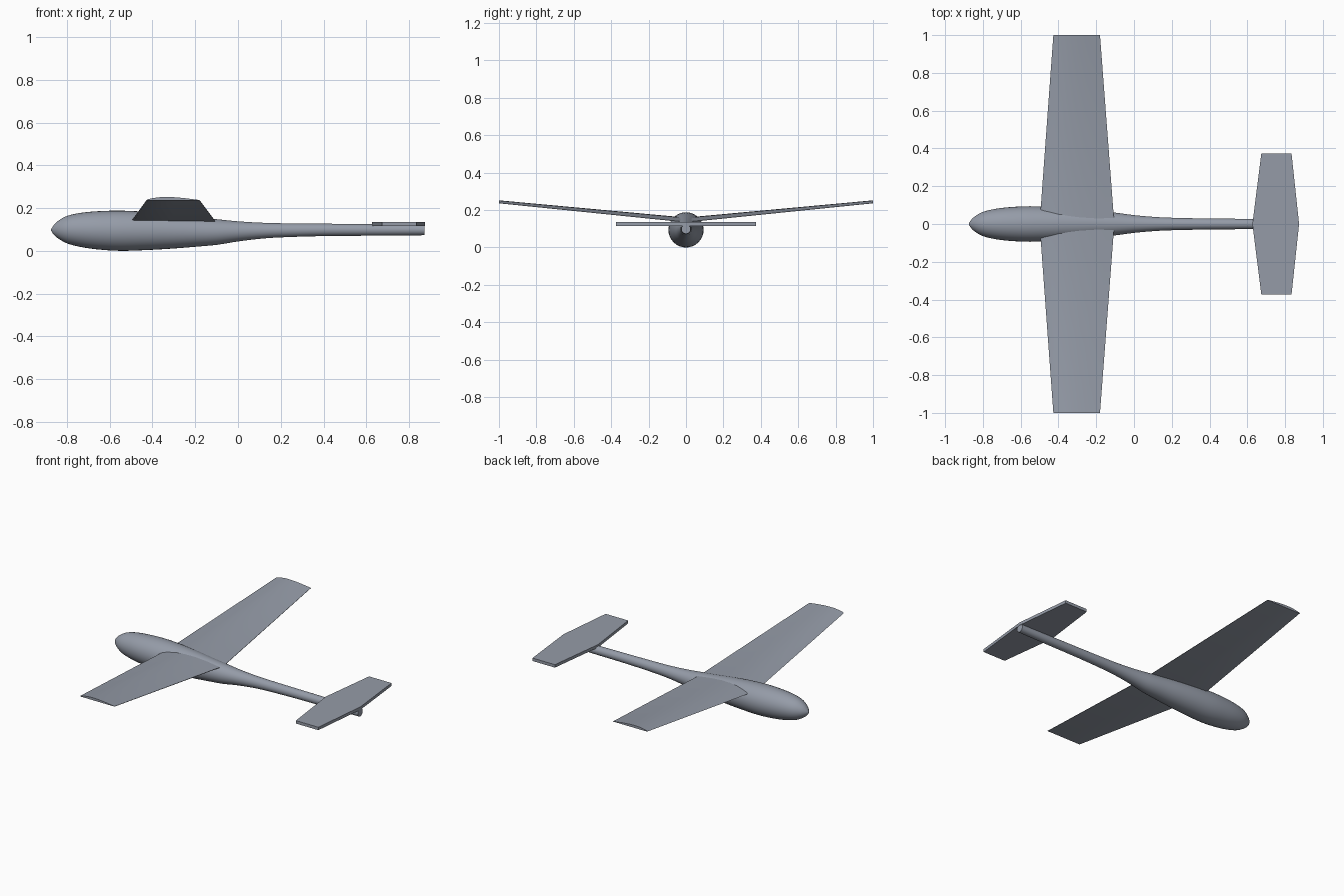
import bpy, bmesh, math
from mathutils import Vector

cube = bpy.data.objects.get("Cube")
if cube:
    bpy.data.objects.remove(cube, do_unlink=True)

# Single paint colour
COLOUR = (0.30, 0.33, 0.39, 1)
paint = bpy.data.materials.new("blue_grey")
paint.use_nodes = True
paint.diffuse_color = COLOUR
paint.node_tree.nodes["Principled BSDF"].inputs["Base Color"].default_value = COLOUR


def loft(name, sections, smooth_angle):
    """Skin closed rings of equal length and cap both ends."""
    bm = bmesh.new()
    rings = [[bm.verts.new(p) for p in ring] for ring in sections]
    count = len(rings[0])
    for a, b in zip(rings, rings[1:]):
        for i in range(count):
            j = (i + 1) % count
            bm.faces.new((a[i], a[j], b[j], b[i]))
    bm.faces.new(rings[0])
    bm.faces.new(rings[-1])
    bmesh.ops.recalc_face_normals(bm, faces=bm.faces)
    mesh = bpy.data.meshes.new(name)
    bm.to_mesh(mesh)
    bm.free()
    mesh.materials.append(paint)
    obj = bpy.data.objects.new(name, mesh)
    bpy.context.collection.objects.link(obj)
    bpy.ops.object.select_all(action='DESELECT')
    obj.select_set(True)
    bpy.context.view_layer.objects.active = obj
    bpy.ops.object.shade_smooth_by_angle(angle=math.radians(smooth_angle))
    return obj


def smooth_profile(points, steps=4):
    """Catmull-Rom interpolation through the profile points."""
    pts = [Vector(p) for p in points]
    out = []
    for i in range(len(pts) - 1):
        p0, p1, p2 = pts[max(i - 1, 0)], pts[i], pts[i + 1]
        p3 = pts[min(i + 2, len(pts) - 1)]
        for s in range(steps):
            t = s / steps
            out.append(0.5 * (2 * p1 + (p2 - p0) * t
                              + (2 * p0 - 5 * p1 + 4 * p2 - p3) * t ** 2
                              + (3 * p1 - p0 - 3 * p2 + p3) * t ** 3))
    return out + [pts[-1]]


# Fuselage: round sections given as (x, centre height, radius)
profile = smooth_profile([
    (-0.874, 0.098, 0.004), (-0.862, 0.098, 0.022), (-0.84, 0.099, 0.042),
    (-0.80, 0.099, 0.064), (-0.74, 0.098, 0.079), (-0.66, 0.096, 0.089),
    (-0.55, 0.094, 0.094), (-0.42, 0.093, 0.089), (-0.30, 0.091, 0.080),
    (-0.20, 0.089, 0.070), (-0.10, 0.088, 0.060), (0.0, 0.091, 0.047),
    (0.10, 0.094, 0.038), (0.20, 0.096, 0.033), (0.40, 0.098, 0.029),
    (0.65, 0.098, 0.027), (0.872, 0.098, 0.025)])
SIDES = 32
angles = [2 * math.pi * i / SIDES for i in range(SIDES)]
loft("fuselage", [[(x, r * math.cos(a), z + r * math.sin(a)) for a in angles]
                  for x, z, r in profile], 40)


# Main wing: flat-bottomed aerofoil, tapered, tips raised
def wing_section(y, lead, trail, base, thick):
    chord = trail - lead
    upper = [(0, 0.15), (0.04, 0.40), (0.12, 0.68), (0.25, 0.94), (0.38, 1.0),
             (0.55, 0.90), (0.75, 0.60), (0.9, 0.30), (1, 0.10)]
    lower = [(1, 0), (0.5, 0), (0.02, 0)]
    return [(lead + chord * u, y, base + thick * v) for u, v in upper + lower]


loft("main_wing", [wing_section(-1, -0.427, -0.18, 0.236, 0.016),
                   wing_section(0, -0.50, -0.104, 0.134, 0.026),
                   wing_section(1, -0.427, -0.18, 0.236, 0.016)], 30)


# Tailplane: flat tapered plate
def plate_section(y, lead, trail, low=0.116, high=0.135):
    return [(lead, y, low), (trail, y, low), (trail, y, high), (lead, y, high)]


loft("tailplane", [plate_section(-0.373, 0.674, 0.834),
                   plate_section(0, 0.627, 0.874),
                   plate_section(0.373, 0.674, 0.834)], 5)
